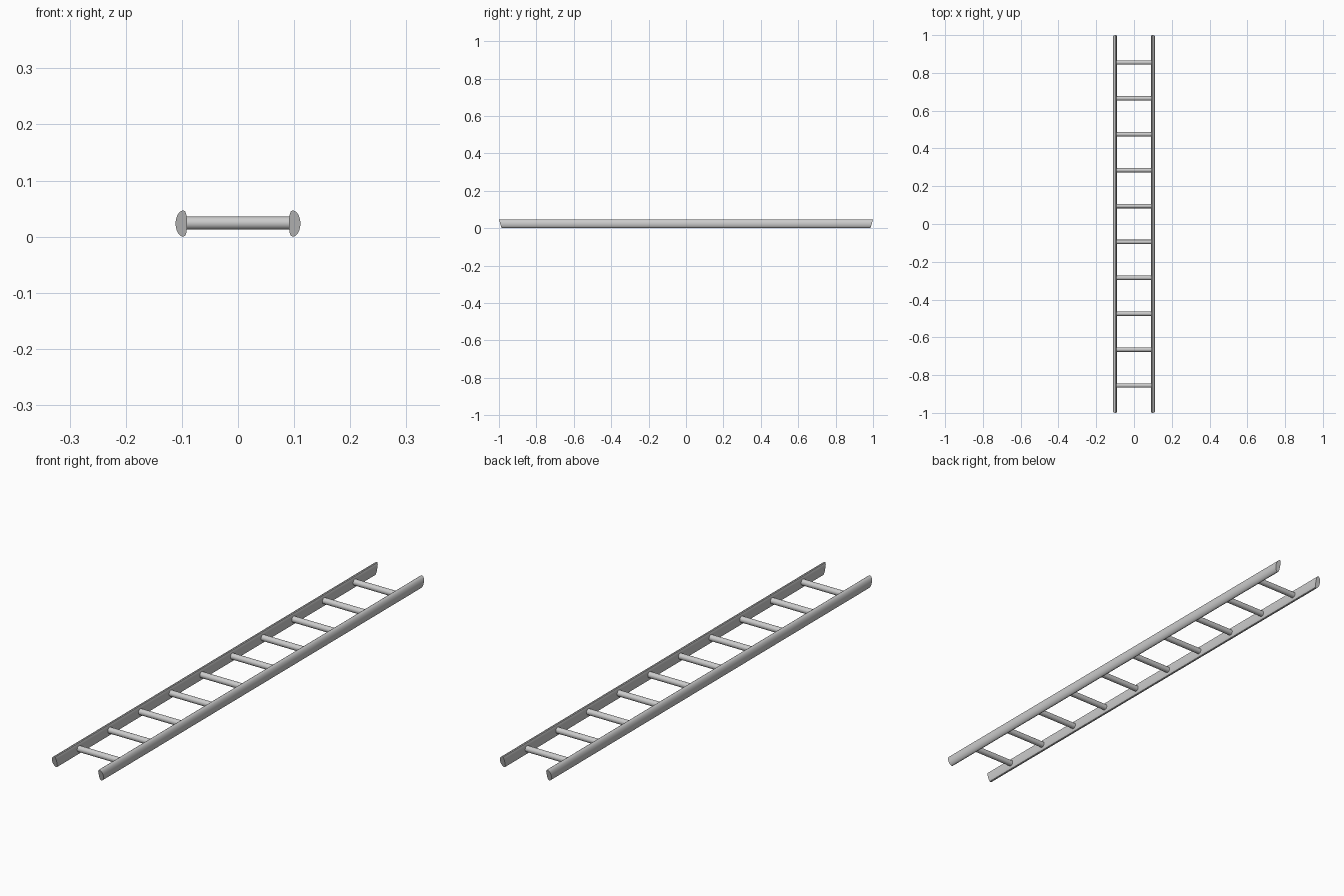
import bpy, bmesh, math

if "Cube" in bpy.data.objects:
    bpy.data.objects.remove(bpy.data.objects["Cube"])

H = 0.0465          # rail height
MID = H / 2
SIDE_X = 0.097      # where the round outer side meets the flatter inner side


def finish(name, bm):
    bmesh.ops.recalc_face_normals(bm, faces=bm.faces)
    me = bpy.data.meshes.new(name)
    bm.to_mesh(me)
    bm.free()
    ob = bpy.data.objects.new(name, me)
    bpy.context.collection.objects.link(ob)
    bpy.ops.object.select_all(action='DESELECT')
    ob.select_set(True)
    bpy.context.view_layer.objects.active = ob
    bpy.ops.object.shade_smooth_by_angle(angle=math.radians(35))
    return ob


# Side rails: D-shaped section, ends cut on a slant, mirrored across x
profile = []
for i in range(25):
    a = -math.pi / 2 + math.pi * i / 24
    profile.append((SIDE_X + 0.0142 * math.cos(a), MID + MID * math.sin(a)))
inner = [(0.0940, 0.0215), (0.0922, 0.0165), (0.0912, 0.009)]
profile += [(x, MID + d) for x, d in inner]
profile += [(x, MID - d) for x, d in reversed(inner)]

bm = bmesh.new()
rings = []
for s in (-1, 1):
    rings.append([bm.verts.new((x, s * (0.986 + 0.014 * z / H), z)) for x, z in profile])
n = len(profile)
for i in range(n):
    j = (i + 1) % n
    bm.faces.new((rings[0][i], rings[0][j], rings[1][j], rings[1][i]))
for ring in rings:
    bm.faces.new(ring)
rail = finish("side_rails", bm)
mirror = rail.modifiers.new("Mirror", 'MIRROR')
mirror.use_axis[0] = True
mirror.use_mirror_merge = False

# Rungs: ten round bars set into the rails
for k in range(10):
    bpy.ops.mesh.primitive_cylinder_add(
        vertices=32, radius=0.0117, depth=0.19,
        location=(0, -0.855 + 0.19 * k, MID + 0.0008),
        rotation=(0, math.pi / 2, 0))
    rung = bpy.context.object
    rung.name = f"rung_{k + 1}"
    bpy.ops.object.shade_smooth_by_angle(angle=math.radians(35))
